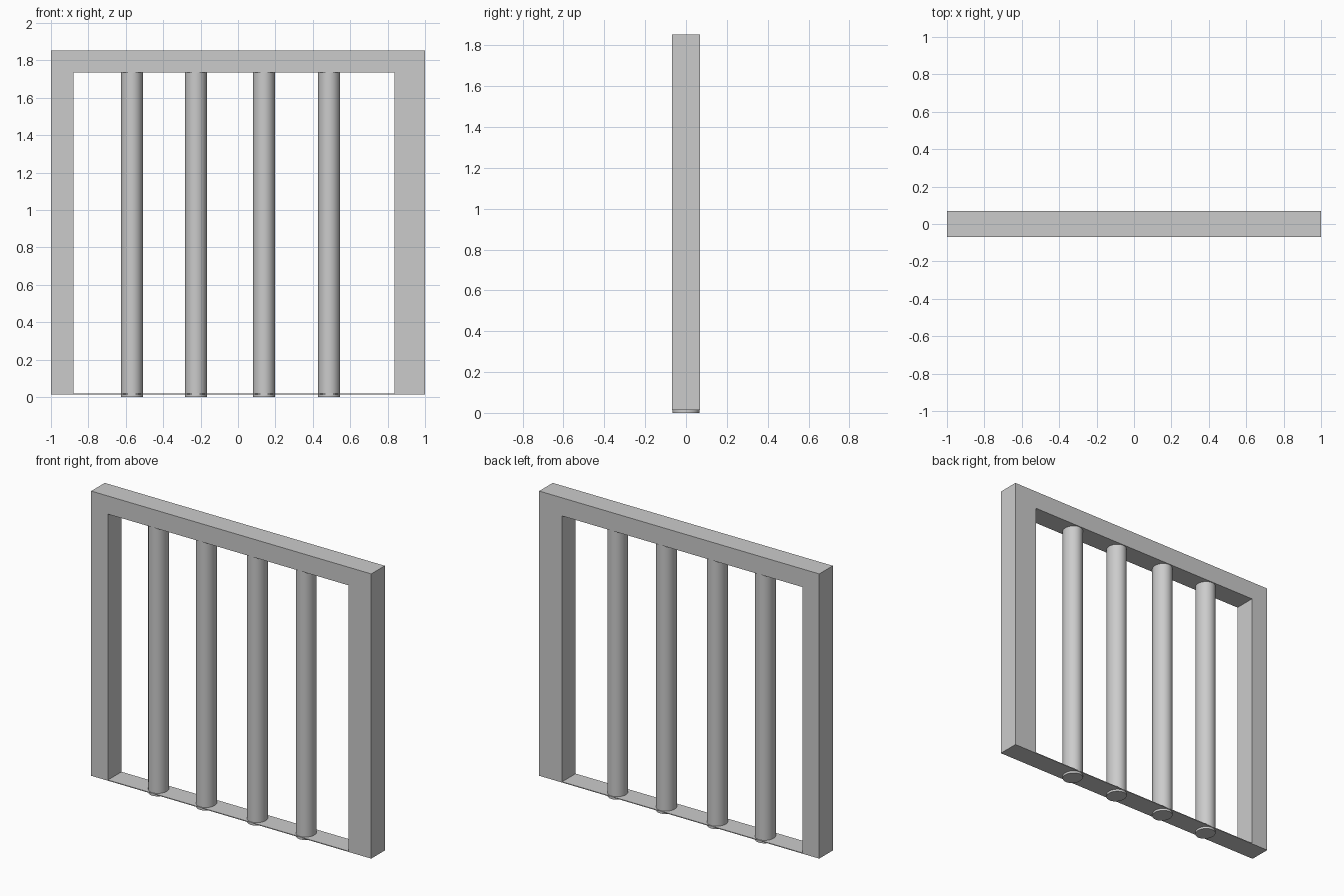
import bpy, bmesh
from mathutils import Matrix

if "Cube" in bpy.data.objects:
    bpy.data.objects.remove(bpy.data.objects["Cube"])

DEPTH = 0.138
OUTER = [(-1, 0.014), (1, 0.014), (1, 1.852), (-1, 1.852)]
INNER = [(-0.88, 0.019), (0.836, 0.019), (0.836, 1.735), (-0.88, 1.735)]


def add_object(name, bm):
    bmesh.ops.recalc_face_normals(bm, faces=bm.faces[:])
    mesh = bpy.data.meshes.new(name)
    bm.to_mesh(mesh)
    bm.free()
    obj = bpy.data.objects.new(name, mesh)
    bpy.context.collection.objects.link(obj)
    return obj


# Rectangular frame with a very thin sill, extruded front to back
bm = bmesh.new()
outer, inner = ([bm.verts.new((x, -DEPTH / 2, z)) for x, z in loop] for loop in (OUTER, INNER))
for i in range(4):
    j = (i + 1) % 4
    bm.faces.new((outer[i], outer[j], inner[j], inner[i]))
ext = bmesh.ops.extrude_face_region(bm, geom=bm.faces[:], use_keep_orig=True)
moved = [g for g in ext["geom"] if isinstance(g, bmesh.types.BMVert)]
bmesh.ops.translate(bm, verts=moved, vec=(0, DEPTH, 0))
add_object("frame", bm)

# Slightly oval bars, running from the ground to the lintel
BAR_TOP = 1.735
for n, x in enumerate((-0.567, -0.225, 0.139, 0.487), 1):
    bm = bmesh.new()
    bmesh.ops.create_cone(bm, cap_ends=True, segments=32, radius1=1, radius2=1, depth=BAR_TOP,
                          matrix=Matrix.Translation((x, 0, BAR_TOP / 2)) @ Matrix.Diagonal((0.059, 0.065, 1, 1)))
    for f in bm.faces:
        f.smooth = len(f.verts) == 4
    for e in bm.edges:
        e.smooth = all(f.smooth for f in e.link_faces)
    add_object(f"bar_{n}", bm)
